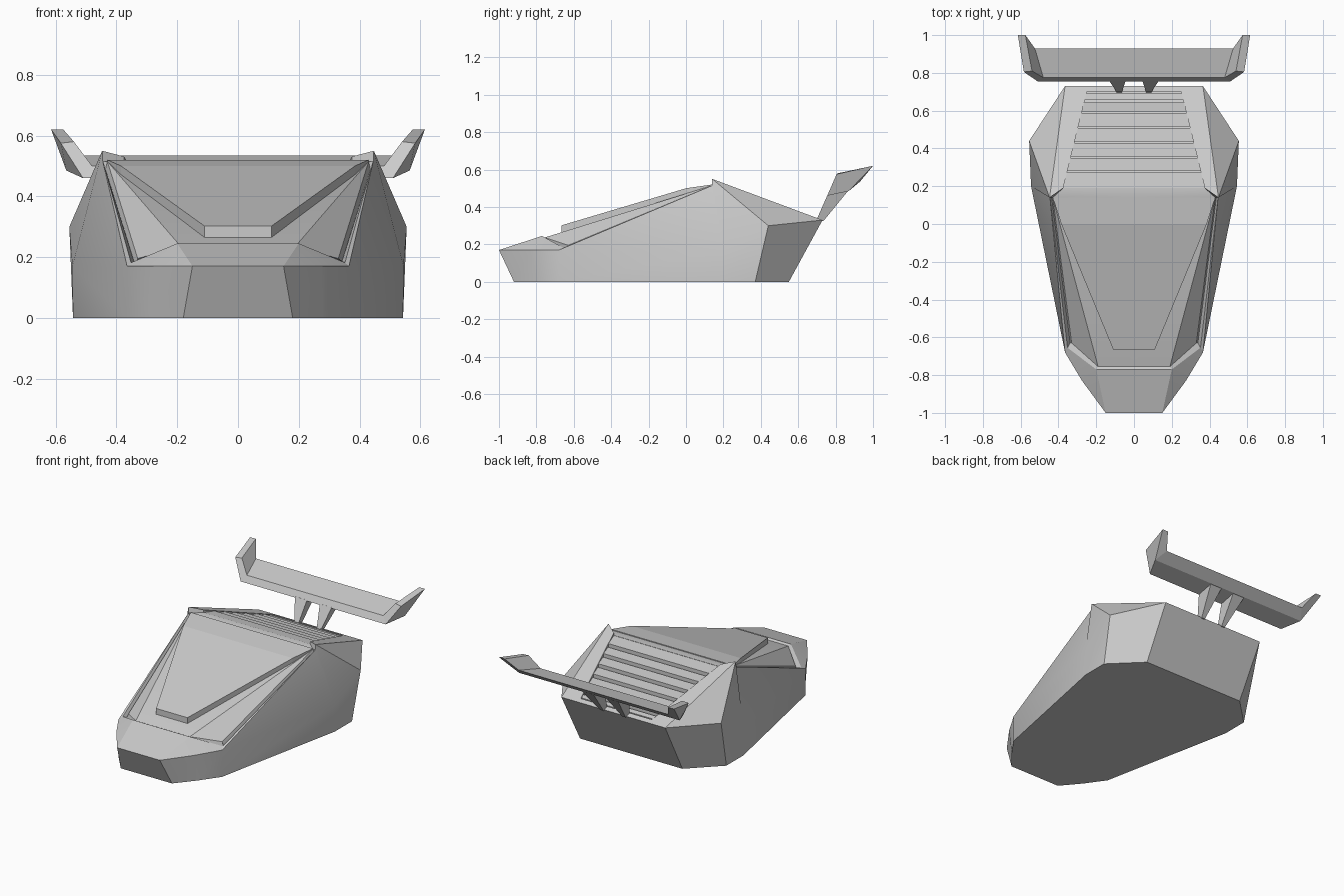
import bpy, bmesh, math

if "Cube" in bpy.data.objects:
    bpy.data.objects.remove(bpy.data.objects["Cube"])


def build(name, verts, faces, smooth=None):
    """Build the right half from named points, mirror it over x = 0."""
    bm = bmesh.new()
    v = {k: bm.verts.new(co) for k, co in verts.items()}
    for f in faces:
        bm.faces.new([v[k] for k in f.split()])
    bmesh.ops.mirror(bm, geom=bm.verts[:] + bm.edges[:] + bm.faces[:], axis='X', merge_dist=0.0005)
    bmesh.ops.remove_doubles(bm, verts=bm.verts, dist=0.0005)
    bmesh.ops.recalc_face_normals(bm, faces=bm.faces)
    me = bpy.data.meshes.new(name)
    bm.to_mesh(me)
    bm.free()
    ob = bpy.data.objects.new(name, me)
    bpy.context.collection.objects.link(ob)
    if smooth:
        bpy.ops.object.select_all(action='DESELECT')
        ob.select_set(True)
        bpy.context.view_layer.objects.active = ob
        bpy.ops.object.shade_smooth_by_angle(angle=math.radians(smooth))
    return ob


def loft(name, ring_a, ring_b, cap_a=True):
    """Join two four-point sections; leave the first open when it lies on x = 0."""
    verts = {f"a{i}": c for i, c in enumerate(ring_a)}
    verts.update({f"b{i}": c for i, c in enumerate(ring_b)})
    faces = [f"a{i} a{(i+1)%4} b{(i+1)%4} b{i}" for i in range(4)] + ["b0 b1 b2 b3"]
    if cap_a:
        faces.append("a3 a2 a1 a0")
    return build(name, verts, faces)


# Body shell: floor outline, belt line, then nose, hood, roof and rear deck
floor = [(0, -.92), (.18, -.92), (.28, -.8), (.365, -.68), (.543, .2), (.543, .37), (.36, .55), (0, .55)]
belt = [(0, -1, .17), (.15, -1, .17), (.275, -.83, .17), (.365, -.68, .17),
        (.545, .2, .17), (.555, .44, .30), (.365, .73, .33), (0, .73, .33)]
pts = {f"f{i}": (x, y, 0) for i, (x, y) in enumerate(floor)}
pts.update({f"b{i}": c for i, c in enumerate(belt)})
pts.update({
    "n0": (0, -.77, .245), "n1": (.2, -.77, .245), "n2": (.352, -.655, .182),   # nose lip
    "h0": (0, -.755, .237), "h1": (.19, -.755, .237), "h2": (.33, -.63, .195),  # hood front
    "h3": (.43, .14, .515), "h4": (0, .14, .515),                               # hood rear
    "g0": (.338, -.63, .172), "g1": (.436, .14, .49),                           # side groove
    "w": (.445, .14, .515), "r": (.447, .14, .55),                              # roof corner
    "d0": (.375, .19, .531), "d1": (.25, .70, .341), "d2": (0, .70, .341),      # deck opening
    "k0": (.375, .19, .495), "k1": (.25, .70, .315), "k2": (0, .70, .315), "k3": (0, .19, .495),
    "s0": (.375, .19, .515), "s1": (0, .19, .515),
})
faces = [f"f{i} f{i+1} b{i+1} b{i}" for i in range(7)]
faces += [
    "f0 f7 f6 f5 f4 f3 f2 f1",
    "b0 b1 n1 n0", "b1 b2 n1", "b2 b3 n2 n1",
    "n0 n1 h1 h0", "n1 n2 g0 h2 h1",
    "h0 h1 h3 h4", "h1 h2 h3", "h2 g0 g1 h3", "g0 n2 w g1", "n2 b3 w",
    "b3 b4 w", "b4 b5 r w", "b5 b6 r",
    "h4 h3 s0 s1", "h3 g1 w", "h3 w r d0 s0",
    "r b6 d1 d0", "b6 b7 d2 d1",
    "d0 d1 k1 k0 s0", "d1 d2 k2 k1", "k0 k1 k2 k3", "s0 k0 k3 s1",
]
build("body_shell", pts, faces, smooth=25)

# Raised hood panel, bent near the roof
top = [(0, -.665, .302), (.11, -.665, .302), (.385, 0, .50), (.43, .14, .52), (0, .14, .52), (0, 0, .50)]
panel = {f"t{i}": c for i, c in enumerate(top)}
panel.update({f"u{i}": (x, y, z - .045) for i, (x, y, z) in enumerate(top)})
build("hood_panel", panel, ["t0 t1 t2 t5", "t5 t2 t3 t4", "u0 u1 u2 u5", "u5 u2 u3 u4"]
      + [f"t{i} t{i+1} u{i+1} u{i}" for i in range(4)])

# Louvre slats stepping down the rear deck
def deck_z(y):
    return .55 - .373 * (y - .14)

def half_width(y):
    return .375 - .245 * (y - .19)

steps = [.19, .28, .357, .436, .515, .595, .652]
slats = [(a, b - .008, .018, .002) for a, b in zip(steps, steps[1:])] + [(.66, .69, .008, .004)]
for i, (y0, y1, drop0, drop1) in enumerate(slats):
    section = [(y0, deck_z(y0) - drop0), (y1, deck_z(y1) - drop1),
               (y1, deck_z(y1) - .034), (y0, deck_z(y0) - .036)]
    loft(f"louvre_slat_{i+1}", [(0, y, z) for y, z in section],
         [(half_width(y), y, z) for y, z in section], cap_a=False)

# Rear wing blade, with raised end plates and two flared struts
root = [(.48, .775, .50), (.525, .93, .535), (.565, .87, .485), (.51, .755, .46)]
tip = [(.54, .81, .58), (.575, 1.0, .62), (.615, 1.0, .62), (.583, .81, .578)]
tip[3] = (.583, .805, .575)
loft("wing_blade", [(0, y, z) for _, y, z in root], root, cap_a=False)
loft("wing_end_plates", root, tip)
loft("wing_struts",
     [(.065, .695, .325), (.09, .695, .325), (.09, .735, .325), (.065, .735, .325)],
     [(.045, .757, .465), (.13, .757, .465), (.13, .87, .49), (.045, .87, .49)])
